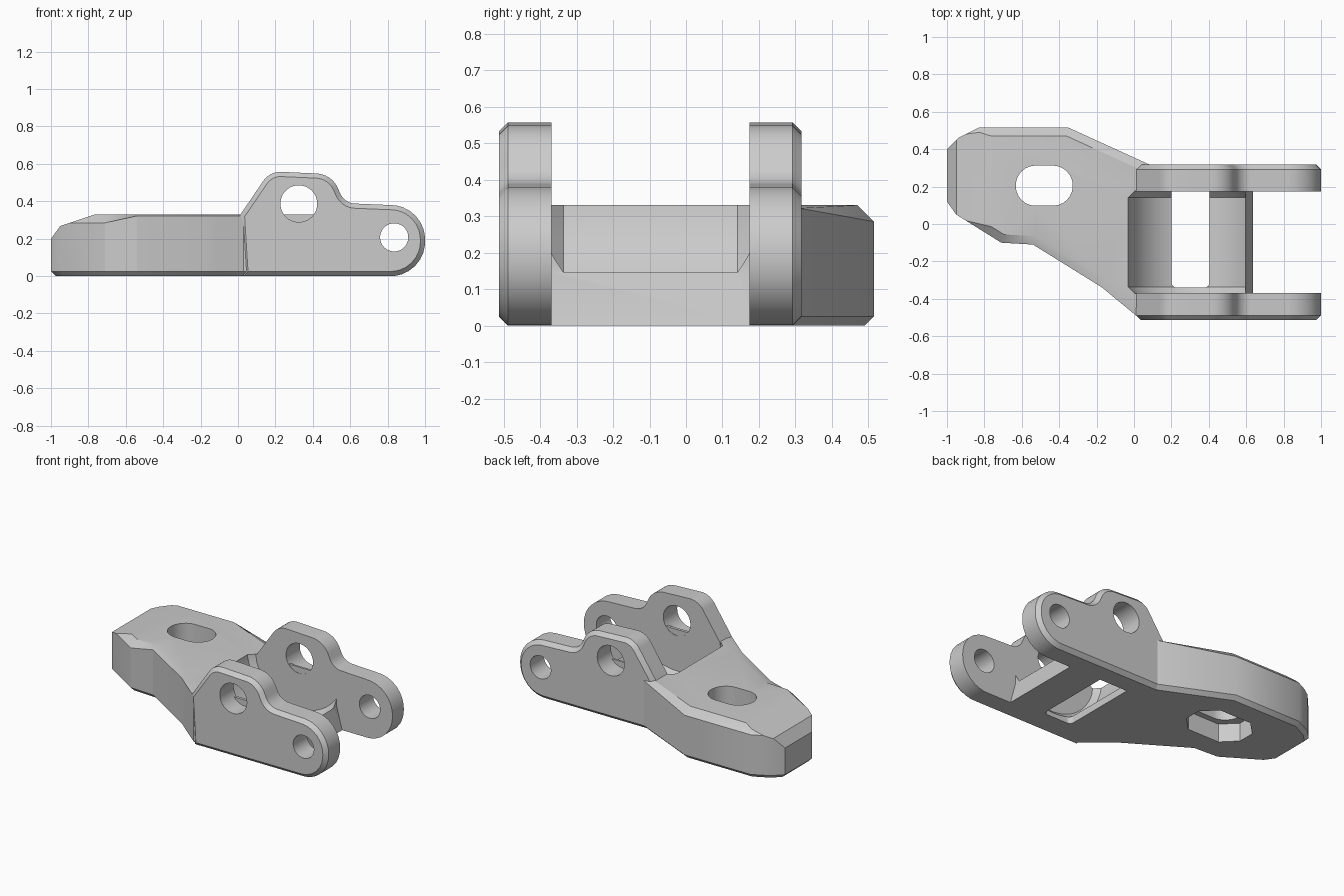
import bpy, bmesh
from math import radians, tan
from mathutils import Vector

if "Cube" in bpy.data.objects:
    bpy.data.objects.remove(bpy.data.objects["Cube"], do_unlink=True)

grey = bpy.data.materials.new("plain_grey")
grey.use_nodes = True
grey.diffuse_color = (0.6, 0.6, 0.6, 1)
grey.node_tree.nodes["Principled BSDF"].inputs["Base Color"].default_value = (0.6, 0.6, 0.6, 1)


def rounded(corners, segments=8):
    """Outline whose corners (u, v, radius) are replaced by arcs."""
    points = []
    for i, (u, v, r) in enumerate(corners):
        c = Vector((u, v))
        if r == 0:
            points.append(c)
            continue
        a = (Vector(corners[i - 1][:2]) - c).normalized()
        b = (Vector(corners[(i + 1) % len(corners)][:2]) - c).normalized()
        half = a.angle(b) / 2
        start, end = c + a * r / tan(half), c + b * r / tan(half)
        centre = c + (a + b).normalized() * (start - c).length / ((a + b).length / 2)
        for k in range(segments + 1):
            ray = (start - centre).lerp(end - centre, k / segments)
            points.append(centre + ray.normalized() * r)
    return points


def rectangle(x, y, w, d, r):
    return [(x - w, y - d, r), (x + w, y - d, r), (x + w, y + d, r), (x - w, y + d, r)]


def circle(x, z, r):
    return rounded(rectangle(x, z, r, r, r * 0.99), 14)


def prism(name, outline, axis, low, high, low_cut=0, high_cut=0):
    """Extrude a counter-clockwise outline along y or z, chamfering the ends if wanted."""
    bm = bmesh.new()
    n = 1 if axis == "y" else 2

    def place(p, h):
        return (p[0], h, p[1]) if axis == "y" else (p[0], p[1], h)
    bottom, top = [[bm.verts.new(place(p, h)) for p in outline]
                   for h in (low + low_cut, high - high_cut)]
    caps = [bm.faces.new(bottom[::-1]), bm.faces.new(top)]
    for i in range(len(outline)):
        bm.faces.new((bottom[i - 1], bottom[i], top[i], top[i - 1]))
    if axis == "y":
        bmesh.ops.reverse_faces(bm, faces=bm.faces[:])
    bm.normal_update()
    for cap, cut, level in zip(caps, (low_cut, high_cut), (low, high)):
        if cut:
            bmesh.ops.inset_region(bm, faces=[cap], thickness=cut, use_even_offset=True)
            for v in cap.verts:
                v.co[n] = level
    mesh = bpy.data.meshes.new(name)
    bm.to_mesh(mesh)
    bm.free()
    mesh.materials.append(grey)
    obj = bpy.data.objects.new(name, mesh)
    bpy.context.collection.objects.link(obj)
    return obj


def cut(target, *cutters):
    for cutter in cutters:
        mod = target.modifiers.new(cutter.name, "BOOLEAN")
        mod.operation, mod.object, mod.solver = "DIFFERENCE", cutter, "EXACT"
        bpy.context.view_layer.objects.active = target
        bpy.ops.object.modifier_apply(modifier=mod.name)
        bpy.data.objects.remove(cutter, do_unlink=True)


def trough():
    return prism("trough_cutter", circle(0.325, 0.385, 0.36), "y", -0.371, 0.176, 0.035, 0.035)


# Tapered arm with chamfered rims
arm_outline = [(-1, 0.12), (-0.95, 0.05), (-0.71, -0.1), (-0.54, -0.11), (-0.17, -0.34),
               (-0.11, -0.39), (0.03, -0.505), (0.1, -0.505), (0.1, 0.31), (-0.35, 0.515),
               (-0.83, 0.515), (-0.94, 0.46), (-1, 0.4)]
arm = prism("arm", arm_outline, "z", 0, 0.33, 0.025, 0.045)
for v in arm.data.vertices:
    # the rim chamfer fades out along the front and beside the fork
    if 0.27 < v.co.z < 0.3 and (v.co.x > 0.05 or (v.co.x > -0.6 and v.co.y < 0)):
        v.co.z = 0.322

# Sloping nose, slot and the pocket under it
nose = [(-1.02, 0.172), (-0.95, 0.268), (-0.76, 0.331), (-0.76, 0.6), (-1.2, 0.6), (-1.2, 0.172)]
slot = rounded(rectangle(-0.48, 0.205, 0.152, 0.107, 0.105))
pocket = rounded(rectangle(-0.48, 0.205, 0.205, 0.145, 0.09), 1)
cut(arm, prism("nose_cutter", nose, "y", -0.7, 0.7), trough(),
    prism("slot_cutter", slot, "z", -0.1, 0.5),
    prism("pocket_cutter", pocket, "z", -0.1, 0.12))

# Cross bridge between the fork plates, hollowed by a round trough with a window
bridge_profile = [(0.0, 0), (0.635, 0), (0.595, 0.147), (0.595, 0.329), (0.0, 0.329)]
bridge = prism("bridge", bridge_profile, "y", -0.39, 0.19)
window = rounded([(0.2, -0.34, 0.03), (0.405, -0.34, 0.03), (0.405, 0.173, 0), (0.2, 0.173, 0)])
cut(bridge, trough(), prism("window_cutter", window, "z", -0.1, 0.3))

# Two fork plates, chamfered on their outer faces, with pin holes
plate = rounded([(0.03, 0, 0), (1, 0, 0.183), (1, 0.372, 0.183), (0.57, 0.39, 0.09),
                 (0.5, 0.545, 0.13), (0.17, 0.56, 0.11), (0.01, 0.325, 0)])
plates = [prism("front_plate", plate, "y", -0.513, -0.369, 0.025, 0),
          prism("back_plate", plate, "y", 0.174, 0.317, 0, 0.025)]
for part in plates:
    cut(part, prism("large_pin_hole", circle(0.325, 0.387, 0.098), "y", -0.7, 0.7),
        prism("small_pin_hole", circle(0.835, 0.207, 0.075), "y", -0.7, 0.7))

# Smooth the arcs, keep the chamfers crisp
bpy.ops.object.select_all(action="DESELECT")
for part in [arm, bridge, *plates]:
    part.select_set(True)
bpy.context.view_layer.objects.active = arm
bpy.ops.object.shade_smooth_by_angle(angle=radians(28))
